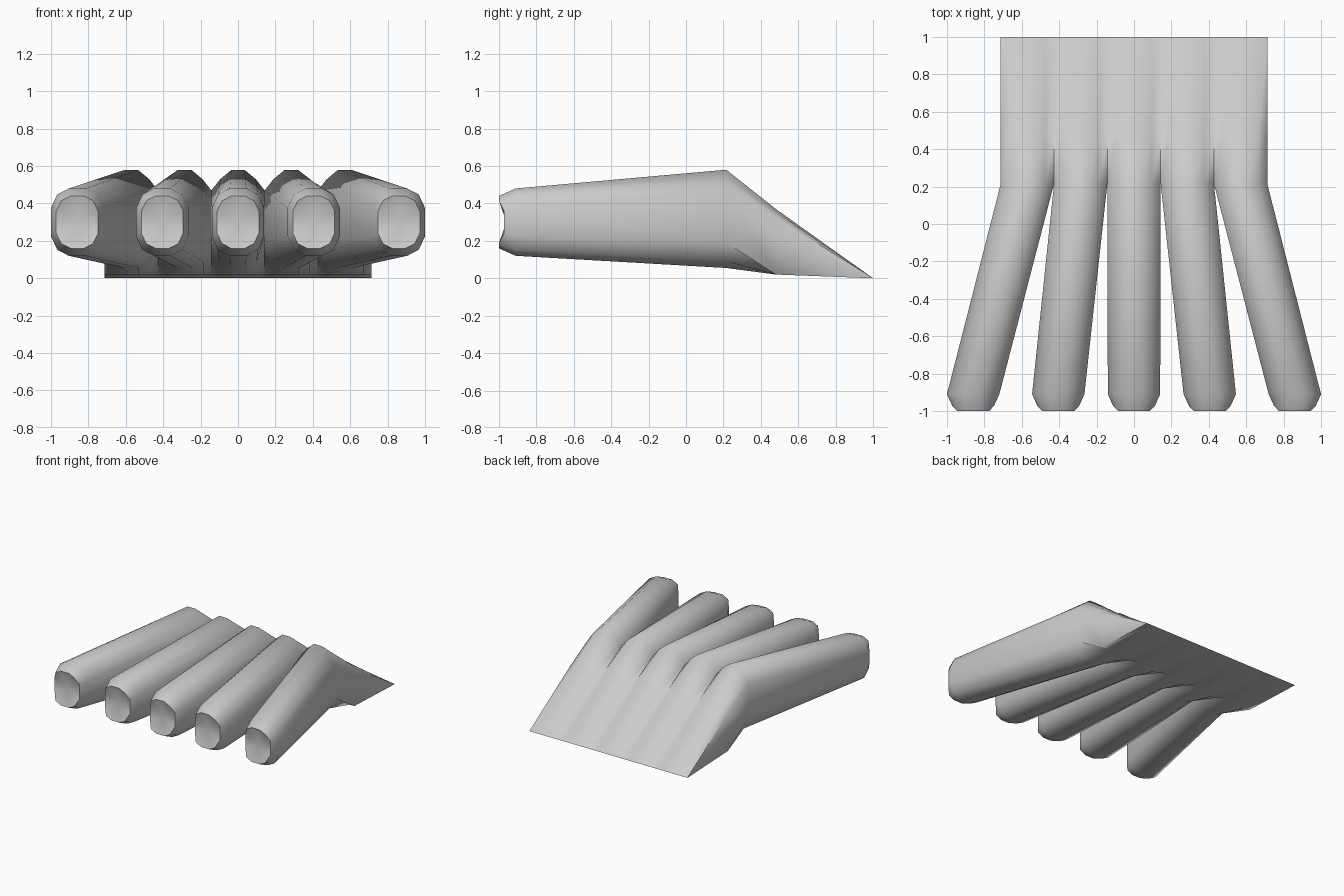
import bpy, bmesh

if "Cube" in bpy.data.objects:
    bpy.data.objects.remove(bpy.data.objects["Cube"])

# Half cross-sections (x, z), top to bottom, mirrored into 12-sided rings
def scaled(w, h):
    return [(w * a, 0.30 + h * b) for a, b in
            ((.32, 1), (.76, .82), (1, .42), (1, -.42), (.76, -.82), (.32, -1))]

W = 0.1425
CAP, TIP = scaled(0.112, 0.14), scaled(0.14, 0.18)
KNUCKLE = [(.035, .58), (.095, .53), (W, .47), (W, .19), (.10, .09), (.04, .055)]
PALM = [(.035, .37), (.095, .355), (W, .325), (W, .02), (.10, .02), (.04, .02)]
EDGE = [(x, 0.0) for x, z in PALM]

bm = bmesh.new()

def ring(cx, y, half, dish=0.0):
    pts = half + [(-x, z) for x, z in reversed(half)]
    # dish pulls the mid-height points of the tip inward
    return [bm.verts.new((cx + x, y + (dish if i % 6 in (2, 3) else 0), z))
            for i, (x, z) in enumerate(pts)]

# Five splayed fingers, each continuing into a strip of the wedge-shaped palm
for k in range(-2, 3):
    base = k * 2 * W
    s = 1 if k > 0 else -1
    tip = s * (0, 0.405, 0.86)[abs(k)]
    rings = [ring(tip, -1.0, CAP, 0.028), ring(tip, -0.91, TIP),
             ring(base, 0.215, KNUCKLE), ring(base, 0.48, PALM), ring(base, 1.0, EDGE)]
    for n, (a, b) in enumerate(zip(rings, rings[1:])):
        for i in range(12):
            # leave out the walls between neighbouring palm strips
            if n >= 2 and ((i == 2 and k < 2) or (i == 8 and k > -2)):
                continue
            j = (i + 1) % 12
            bm.faces.new((a[i], a[j], b[j], b[i]))
    # dimpled fingertip
    mid = bm.verts.new((tip, -0.96, 0.30))
    for i in range(12):
        bm.faces.new((rings[0][(i + 1) % 12], rings[0][i], mid))

bmesh.ops.remove_doubles(bm, verts=bm.verts[:], dist=0.0005)
bmesh.ops.recalc_face_normals(bm, faces=bm.faces[:])

mesh = bpy.data.meshes.new("five_fingered_hand")
bm.to_mesh(mesh)
bm.free()
hand = bpy.data.objects.new("five_fingered_hand", mesh)
bpy.context.collection.objects.link(hand)
bpy.context.view_layer.objects.active = hand
hand.select_set(True)
bpy.ops.object.shade_smooth_by_angle(angle=0.96)
